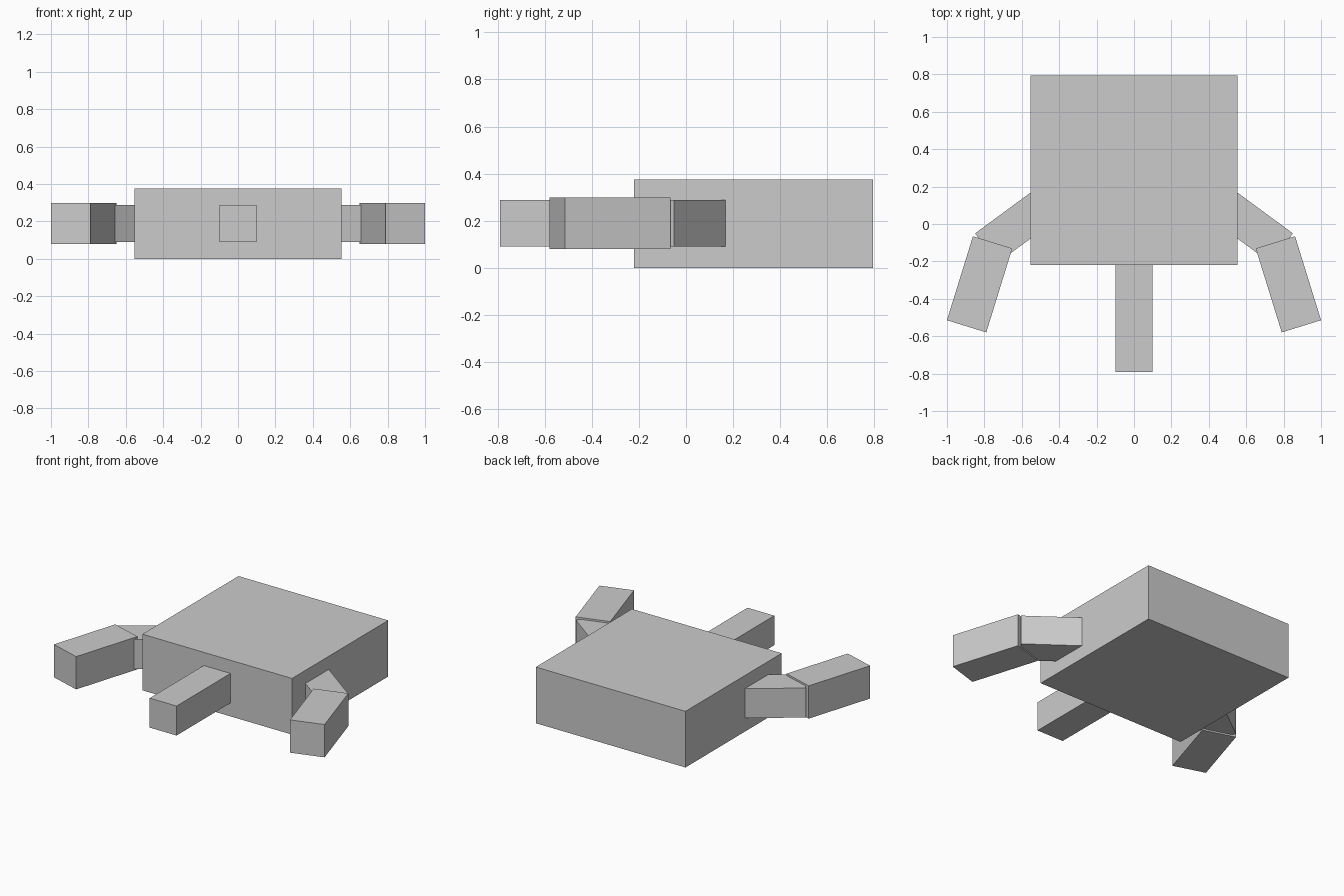
import bpy
import math
from mathutils import Vector

cube = bpy.data.objects.get("Cube")
if cube:
    bpy.data.objects.remove(cube, do_unlink=True)

# Single plain grey
grey = bpy.data.materials.new("plain_grey")
grey.use_nodes = True
grey.diffuse_color = (0.6, 0.6, 0.6, 1)
grey.node_tree.nodes["Principled BSDF"].inputs["Base Color"].default_value = (0.6, 0.6, 0.6, 1)


def bar(name, start, end, width, bottom, top):
    """Box running from start to end in plan, between two heights."""
    a, b = Vector(start), Vector(end)
    run, mid = b - a, (a + b) / 2
    bpy.ops.mesh.primitive_cube_add(size=1, location=(mid.x, mid.y, (bottom + top) / 2))
    obj = bpy.context.object
    obj.name = name
    obj.rotation_euler.z = math.atan2(run.y, run.x)
    obj.scale = (run.length, width, top - bottom)
    obj.data.materials.append(grey)
    return obj


# Slab body and front post
bar("body", (0, -0.22), (0, 0.795), 1.106, 0, 0.375)
bar("front_post", (0, -0.79), (0, -0.1), 0.198, 0.09, 0.287)

# Bent arms on both sides
for side, s in (("left", 1), ("right", -1)):
    bar(side + "_upper_arm", (s * 0.39, 0.165), (s * 0.791, -0.13), 0.198, 0.09, 0.287)
    bar(side + "_forearm", (s * 0.756, -0.098), (s * 0.895, -0.547), 0.22, 0.08, 0.299)
